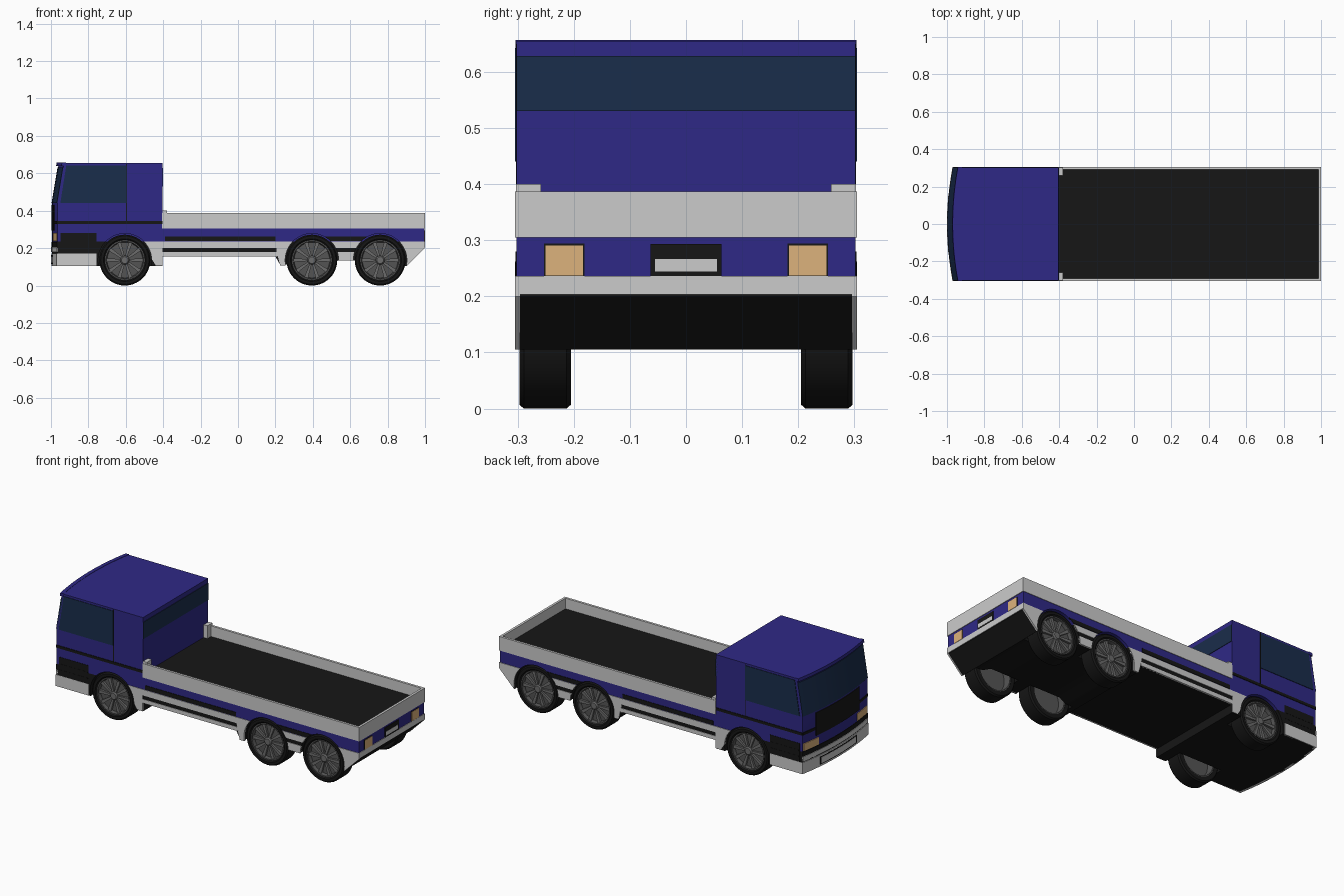
import bpy, math

if "Cube" in bpy.data.objects:
    bpy.data.objects.remove(bpy.data.objects["Cube"])

W = 0.302          # half width of the body shell
BACK = -0.405      # rear wall of the cab
AXLES = (-0.605, 0.395, 0.76)
R = 0.136          # tyre radius


def material(name, rgb):
    m = bpy.data.materials.new(name)
    m.diffuse_color = (*rgb, 1)
    m.use_nodes = True
    m.node_tree.nodes["Principled BSDF"].inputs["Base Color"].default_value = m.diffuse_color
    return m


BLUE = material("blue_paint", (0.028, 0.022, 0.24))
BLACK = material("black_plastic", (0.008, 0.008, 0.008))
GLASS = material("dark_glass", (0.01, 0.026, 0.07))
AMBER = material("amber_lamp", (0.72, 0.45, 0.2))
RIM = material("dark_rim", (0.09, 0.09, 0.09))
SPOKE = material("spoke_metal", (0.15, 0.15, 0.15))
GREY = None


def loft(name, rings, mat, closed=False):
    """Skin a list of equal-length point rings; cap the ends unless closed."""
    n, k = len(rings[0]), len(rings)
    verts = [p for ring in rings for p in ring]
    faces = []
    for i in range(k if closed else k - 1):
        a, b = i * n, (i + 1) % k * n
        faces += [(a + j, a + (j + 1) % n, b + (j + 1) % n, b + j) for j in range(n)]
    if not closed:
        faces += [tuple(range(n))[::-1], tuple(range((k - 1) * n, k * n))]
    me = bpy.data.meshes.new(name)
    me.from_pydata(verts, [], faces)
    import bmesh
    bm = bmesh.new()
    bm.from_mesh(me)
    bmesh.ops.remove_doubles(bm, verts=bm.verts, dist=1e-5)
    bmesh.ops.recalc_face_normals(bm, faces=bm.faces)
    bm.to_mesh(me)
    bm.free()
    if mat:
        me.materials.append(mat)
    ob = bpy.data.objects.new(name, me)
    bpy.context.collection.objects.link(ob)
    return ob


def prism(name, pts, y0, y1, mat):
    return loft(name, [[(x, y, z) for x, z in pts] for y in (y0, y1)], mat)


def rect(x0, x1, z0, z1):
    return [(x0, z0), (x1, z0), (x1, z1), (x0, z1)]


def sides(name, pts, mat, out=0.003):
    """Thin panel on both flanks."""
    return [prism(f"{name}_{t}", pts, s * (W - 0.006), s * (W + out), mat)
            for s, t in ((-1, "right"), (1, "left"))]


def front_x(y, z):
    """Bowed cab front, raked above the grille."""
    rake = max(0, z - 0.44) / 0.215 * 0.036
    return -0.994 + rake + 0.028 * (y / W) ** 2


def front(name, y0, y1, z0, z1, mat, out=0.003):
    """Panel that follows the bowed cab front."""
    rings = []
    for i in range(11):
        y = y0 + (y1 - y0) * i / 10
        rings.append([(front_x(y, z) + d, y, z)
                      for z, d in ((z0, -out), (z1, -out), (z1, 0.01), (z0, 0.01))])
    return loft(name, rings, mat)


def cab_ring(z):
    ys = [W * (i / 6 - 1) for i in range(13)]
    return [(front_x(y, z), y, z) for y in ys] + [(BACK, W, z), (BACK, -W, z)]


def rear(name, y0, y1, z0, z1, mat, out=0.003):
    return prism(name, rect(0.98, 0.996 + out, z0, z1), y0, y1, mat)


# Main shells
cut = [
    loft("cab", [cab_ring(z) for z in (0.235, 0.44, 0.655)], BLUE),
    loft("cab_underbody", [cab_ring(z) for z in (0.105, 0.235)], BLACK),
    prism("bed_body", rect(BACK, 0.996, 0.235, 0.305), -W, W, BLUE),
    prism("chassis", [(BACK, 0.235), (BACK, 0.155), (0.2, 0.155), (0.225, 0.112), (0.3, 0.112),
                      (0.34, 0.135), (0.8, 0.135), (0.86, 0.105), (0.9, 0.105),
                      (0.996, 0.2), (0.996, 0.235)], -W, W, BLACK),
]

# Flank panels: skirts, trim strips and wheel arch legs
cut += sides("bumper_side", rect(-0.965, -0.757, 0.105, 0.172), GREY)
cut += sides("front_arch_leg", [(-0.52, 0.235), (BACK, 0.235), (BACK, 0.108), (-0.44, 0.108)], GREY)
cut += sides("rear_arch_leg", [(0.2, 0.235), (0.31, 0.235), (0.255, 0.108), (0.225, 0.108), (0.207, 0.18)], GREY)
cut += sides("tail_skirt", [(0.84, 0.235), (0.998, 0.235), (0.998, 0.2), (0.903, 0.105), (0.87, 0.105)], GREY)
for tag, x0, x1, zb in (("mid", BACK, 0.21, 0.155), ("axle_gap", 0.45, 0.7, 0.133)):
    cut += sides(tag + "_upper_skirt", rect(x0, x1, 0.2, 0.235), GREY)
    cut += sides(tag + "_lower_skirt", rect(x0, x1, zb, 0.178), GREY)
    cut += sides(tag + "_trim", rect(x0 + 0.015, x1 - 0.01, 0.238, 0.262), BLACK)

# Wheel arches cut through every shell and flank panel
for x in AXLES:
    for s in (-1, 1):
        circle = [(x + 0.143 * math.cos(a * math.tau / 48), 0.135 + 0.143 * math.sin(a * math.tau / 48))
                  for a in range(48)]
        cutter = prism("arch_cutter", circle, s * 0.19, s * 0.36, None)
        cutter.hide_render = True
        for ob in cut:
            lo = min(v.co.x for v in ob.data.vertices)
            hi = max(v.co.x for v in ob.data.vertices)
            same_side = ob.data.vertices[0].co.y * s > 0 or not ob.name.endswith(("left", "right"))
            if lo < x + 0.15 and hi > x - 0.15 and same_side:
                mod = ob.modifiers.new("arch", "BOOLEAN")
                mod.operation, mod.solver, mod.object = "DIFFERENCE", "EXACT", cutter
                bpy.context.view_layer.objects.active = ob
                bpy.ops.object.modifier_apply(modifier="arch")
        bpy.data.objects.remove(cutter)

# Cab flanks: windows, door seam, trim and vents
sides("side_window", [(-0.95, 0.44), (-0.597, 0.44), (-0.597, 0.643), (-0.918, 0.643)], GLASS)
sides("door_seam", rect(-0.598, -0.594, 0.345, 0.65), BLACK, 0.001)
sides("cab_trim", rect(-0.966, BACK, 0.33, 0.346), BLACK)
sides("side_vent", rect(-0.95, -0.757, 0.172, 0.28), BLACK, 0.002)
for z in (0.2, 0.235):
    sides("vent_slat", rect(-0.945, -0.762, z, z + 0.006), BLACK)

# Cab front
front("windshield", -W, W, 0.44, 0.63, GLASS)
front("roof_visor", -W - 0.002, W + 0.002, 0.64, 0.657, BLUE, 0.012)
front("grille", -0.2, 0.2, 0.295, 0.43, BLACK, 0.004)
front("front_trim", -W, W, 0.33, 0.346, BLACK)
front("lower_grille", -W, W, 0.2, 0.232, BLACK, 0.002)
front("upper_bumper", -W, W, 0.178, 0.206, GREY, 0.005)
front("bumper", -W - 0.003, W + 0.003, 0.105, 0.172, GREY, 0.004)
front("bumper_slot", -0.17, 0.17, 0.115, 0.162, BLACK, 0.005)
front("bumper_plate", -0.16, 0.16, 0.121, 0.156, GREY, 0.006)
for s in (-1, 1):
    front("headlight", s * 0.18, s * 0.295, 0.237, 0.28, AMBER, 0.004)

# Rear window of the cab
prism("rear_window", rect(BACK - 0.01, BACK + 0.003, 0.53, 0.628), -W, W, GLASS)

# Cargo bed: floor, rails and front returns
prism("bed_floor", rect(BACK + 0.001, 0.99, 0.29, 0.325), -0.296, 0.296, BLACK)
for s in (-1, 1):
    prism("side_rail", rect(BACK, 1.0, 0.305, 0.387), s * 0.291, s * 0.305, GREY)
    prism("rail_return", rect(BACK + 0.002, BACK + 0.026, 0.32, 0.4), s * 0.258, s * 0.303, GREY)
prism("tail_rail", rect(0.986, 1.0, 0.305, 0.387), -0.291, 0.291, GREY)

# Tail: bumper, lamps and plate
rear("tail_bumper", -0.305, 0.305, 0.203, 0.236, GREY)
for s in (-1, 1):
    rear("tail_lamp_frame", s * 0.181, s * 0.253, 0.234, 0.294, BLACK, 0.002)
    rear("tail_lamp", s * 0.184, s * 0.25, 0.237, 0.291, AMBER, 0.004)
rear("plate_recess", -0.063, 0.063, 0.235, 0.293, BLACK)
rear("plate", -0.055, 0.055, 0.244, 0.267, GREY, 0.004)


# Wheels: lathed tyre and rim, ten spokes and a hub
def lathe(name, prof, cx, s, mat, n=40):
    rings = [[(cx + r * math.cos(t), s * y, 0.136 + r * math.sin(t)) for r, y in prof]
             for t in (i * math.tau / n for i in range(n))]
    return loft(name, rings, mat, closed=True)


for x in AXLES:
    for s in (-1, 1):
        lathe("tyre", [(0.106, 0.29), (0.114, 0.297), (0.129, 0.297), (R, 0.289),
                       (R, 0.213), (0.129, 0.205), (0.106, 0.205)], x, s, BLACK)
        lathe("rim", [(0, 0.276), (0.095, 0.272), (0.1, 0.291), (0.108, 0.291),
                      (0.108, 0.207), (0.1, 0.207), (0.098, 0.25), (0, 0.25)], x, s, RIM)
        lathe("hub", [(0, 0.292), (0.018, 0.292), (0.024, 0.286), (0.024, 0.27), (0, 0.27)], x, s, SPOKE, 20)
        for i in range(10):
            a = i * math.tau / 10
            c, d = math.cos(a), math.sin(a)
            pts = [(x + u * c - v * d, 0.136 + u * d + v * c)
                   for u, v in ((0.015, -0.005), (0.1, -0.01), (0.1, 0.01), (0.015, 0.005))]
            prism("spoke", pts, s * 0.268, s * 0.285, SPOKE)

# Smooth the curved surfaces, keep the edges sharp
bpy.ops.object.select_all(action="SELECT")
bpy.context.view_layer.objects.active = bpy.data.objects["cab"]
bpy.ops.object.shade_smooth_by_angle(angle=math.radians(30))
